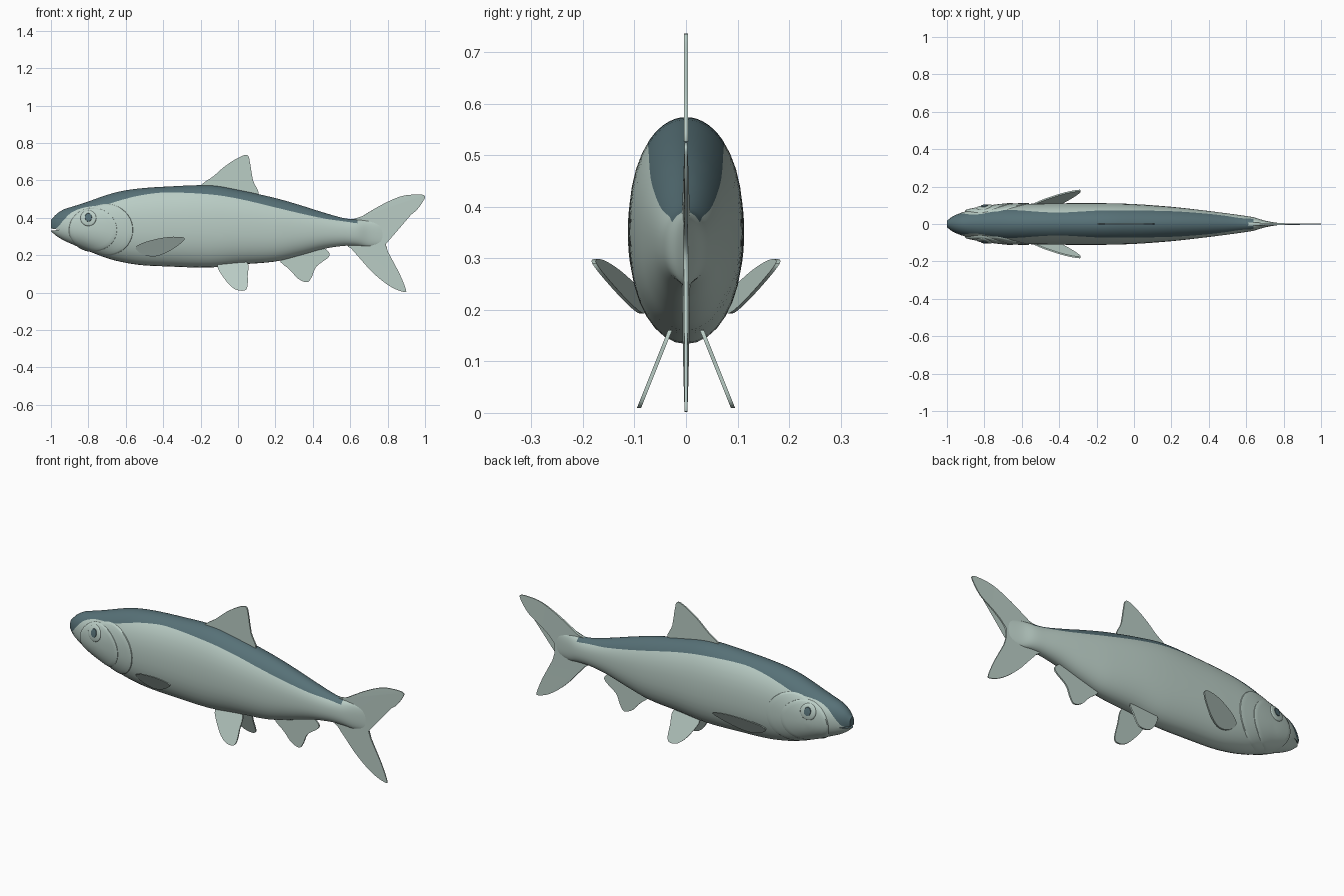
import bpy, bmesh, math

if "Cube" in bpy.data.objects:
    bpy.data.objects.remove(bpy.data.objects["Cube"])


def material(name, rgb):
    m = bpy.data.materials.new(name)
    m.diffuse_color = (*rgb, 1)
    m.use_nodes = True
    m.node_tree.nodes["Principled BSDF"].inputs["Base Color"].default_value = m.diffuse_color
    return m


BACK = material("blue_grey_back", (0.095, 0.165, 0.185))
SILVER = material("pale_silver_green", (0.49, 0.61, 0.56))

# Body stations: x, top z, colour boundary z, bottom z, half width
KEYS = [
    (-1.00, .388, .345, .328, .018), (-.97, .420, .345, .302, .040),
    (-.93, .445, .390, .278, .058), (-.89, .458, .428, .260, .070),
    (-.82, .480, .455, .230, .084), (-.70, .522, .472, .184, .100),
    (-.62, .543, .496, .163, .106), (-.52, .557, .520, .147, .109),
    (-.39, .566, .535, .140, .111), (-.15, .573, .525, .134, .111),
    (.01, .547, .500, .150, .106), (.20, .505, .455, .166, .092),
    (.33, .468, .424, .198, .078), (.46, .427, .396, .234, .062),
    (.57, .397, .380, .250, .047), (.64, .390, .370, .250, .036),
    (.70, .385, .365, .245, .018), (.78, .370, .350, .260, .004),
]


def station(x):
    """Smooth (Hermite) interpolation of the body stations."""
    x = max(KEYS[0][0], min(KEYS[-1][0], x))
    i = 0
    while i < len(KEYS) - 2 and x > KEYS[i + 1][0]:
        i += 1
    a, b = KEYS[i], KEYS[i + 1]
    p, n = KEYS[max(i - 1, 0)], KEYS[min(i + 2, len(KEYS) - 1)]
    d = b[0] - a[0]
    u = (x - a[0]) / d
    out = []
    for k in range(1, 5):
        ma = (b[k] - p[k]) / (b[0] - p[0]) * d
        mb = (n[k] - a[k]) / (n[0] - a[0]) * d
        out.append((2*u**3 - 3*u**2 + 1) * a[k] + (u**3 - 2*u**2 + u) * ma
                   + (3*u**2 - 2*u**3) * b[k] + (u**3 - u**2) * mb)
    return out


def half_width(x, z):
    top, _, bot, w = station(x)
    t = min(1, abs((z - (top + bot) / 2) / ((top - bot) / 2)))
    return w * math.sqrt(max(0, 1 - t ** 2.3))


def finish(name, bm, mats, angle=40):
    bmesh.ops.recalc_face_normals(bm, faces=bm.faces)
    me = bpy.data.meshes.new(name)
    bm.to_mesh(me)
    bm.free()
    ob = bpy.data.objects.new(name, me)
    bpy.context.collection.objects.link(ob)
    for m in mats:
        me.materials.append(m)
    smooth(ob, angle)
    return ob


def smooth(ob, angle):
    bpy.ops.object.select_all(action='DESELECT')
    ob.select_set(True)
    bpy.context.view_layer.objects.active = ob
    bpy.ops.object.shade_smooth_by_angle(angle=math.radians(angle))


# Body: lofted rings with one vertex always on the colour boundary
UP, LOW = 7, 14
bm = bmesh.new()
xs = []
for a, b in zip(KEYS, KEYS[1:]):
    xs += [a[0] + (b[0] - a[0]) * j / 4 for j in range(4)]
xs.append(KEYS[-1][0])
rings = []
for x in xs:
    top, bound, bot, w = station(x)
    mid, h = (top + bot) / 2, (top - bot) / 2
    tb = math.asin(max(-.97, min(.97, (bound - mid) / h)))
    angs = [math.pi/2 + (tb - math.pi/2) * j / UP for j in range(UP)]
    angs += [tb + (-math.pi/2 - tb) * j / LOW for j in range(LOW + 1)]
    side = [(half_width(x, mid + h * math.sin(t)), mid + h * math.sin(t)) for t in angs]
    side[0], side[-1] = (0, top), (0, bot)
    loop = side + [(-y, z) for y, z in side[-2:0:-1]]
    rings.append([bm.verts.new((x, y, z)) for y, z in loop])
N = len(rings[0])
for i in range(len(rings) - 1):
    for j in range(N):
        k = (j + 1) % N
        f = bm.faces.new((rings[i][j], rings[i][k], rings[i+1][k], rings[i+1][j]))
        dark = (j < UP or j >= N - UP) and xs[i] < .635
        f.material_index = 0 if dark else 1
bm.faces.new(rings[0]).material_index = 0
bm.faces.new(rings[-1]).material_index = 1
body = finish("body", bm, [BACK, SILVER])

# Mouth: wedge cut from the snout
bm = bmesh.new()
wedge = [(-1.05, .350), (-1.05, .331), (-.945, .334)]
ends = [[bm.verts.new((x, y, z)) for x, z in wedge] for y in (-.15, .15)]
bm.faces.new(ends[0])
bm.faces.new(ends[1])
for i in range(3):
    j = (i + 1) % 3
    bm.faces.new((ends[0][i], ends[0][j], ends[1][j], ends[1][i]))
cutter = finish("mouth_cutter", bm, [BACK])
cutter.hide_render = True
mod = body.modifiers.new("mouth", 'BOOLEAN')
mod.operation, mod.solver, mod.object = 'DIFFERENCE', 'EXACT', cutter
bpy.context.view_layer.objects.active = body
bpy.ops.object.modifier_apply(modifier="mouth")
bpy.data.objects.remove(cutter)
smooth(body, 40)


def patch(name, cx, cz, rx, rz, lift, mat, dome=0.0):
    """Raised oval following the flank, on both sides."""
    bm = bmesh.new()
    n = 40
    for s in (-1, 1):
        def vert(r, a, off):
            x, z = cx + rx * r * math.cos(a), cz + rz * r * math.sin(a)
            return bm.verts.new((x, s * (half_width(x, z) + off), z))
        centre = vert(0, 0, lift + dome)
        prev = None
        for r in (.2, .4, .6, .8, .92, .98, 1):
            off = -.004 if r == 1 else lift * (.8 if r == .98 else 1) + dome * (1 - r * r)
            ring = [vert(r, 2 * math.pi * i / n, off) for i in range(n)]
            for i in range(n):
                j = (i + 1) % n
                if prev:
                    bm.faces.new((prev[i], prev[j], ring[j], ring[i]))
                else:
                    bm.faces.new((centre, ring[i], ring[j]))
            prev = ring
    return finish(name, bm, [mat], 50)


# Head plates and eyes
patch("gill_covers", -.705, .335, .145, .14, .005, SILVER)
patch("cheeks", -.775, .335, .13, .118, .009, SILVER)
patch("eye_rings", -.80, .398, .043, .043, .012, SILVER, .004)
patch("pupils", -.80, .402, .019, .023, .018, BACK)


def fin(name, outline, plane=lambda x, z: 0, sides=(1,), thick=lambda x: .004):
    """Thin fin from a smoothed outline lying on y = plane(x, z)."""
    pts, n = [], len(outline)
    for i in range(n):
        p = [outline[(i + k) % n] for k in (-1, 0, 1, 2)]
        for u in (0, .25, .5, .75):
            pts.append([.5 * (2*p[1][k] + (p[2][k] - p[0][k]) * u
                        + (2*p[0][k] - 5*p[1][k] + 4*p[2][k] - p[3][k]) * u*u
                        + (3*p[1][k] - p[0][k] - 3*p[2][k] + p[3][k]) * u**3)
                        for k in (0, 1)])
    bm = bmesh.new()
    for s in sides:
        lay = [[bm.verts.new((x, s * plane(x, z) + d * thick(x), max(z, .001)))
                for x, z in pts] for d in (-1, 1)]
        bm.faces.new(lay[0])
        bm.faces.new(lay[1][::-1])
        for i in range(len(pts)):
            j = (i + 1) % len(pts)
            bm.faces.new((lay[0][i], lay[0][j], lay[1][j], lay[1][i]))
    bmesh.ops.triangulate(bm, faces=[f for f in bm.faces if len(f.verts) > 4])
    return finish(name, bm, [SILVER], 35)


# Fins
fin("dorsal_fin", [(-.20, .565), (-.13, .623), (-.07, .675), (0, .720), (.05, .735),
                   (.065, .69), (.08, .60), (.11, .53), (.06, .50), (-.10, .53)])
fin("tail_fin", [(.60, .380), (.652, .401), (.76, .465), (.866, .513), (.947, .524),
                 (.995, .520), (.995, .497), (.947, .433), (.866, .380), (.80, .326),
                 (.786, .283), (.797, .23), (.824, .176), (.866, .096), (.898, .016),
                 (.888, .003), (.824, .027), (.75, .08), (.68, .15), (.636, .22),
                 (.58, .26)],
    thick=lambda x: .0025 + .006 * max(0, 1 - (x - .58) / .3))
fin("anal_fin", [(.225, .175), (.28, .12), (.32, .075), (.37, .055), (.395, .085),
                 (.42, .14), (.485, .19), (.48, .222), (.43, .245), (.32, .22)])
fin("pelvic_fins", [(-.11, .15), (-.07, .07), (-.02, .02), (.03, .010), (.05, .03),
                    (.052, .09), (.05, .16), (-.03, .17)],
    lambda x, z: .035 + (.15 - z) * .4, (-1, 1))
fin("pectoral_fins", [(-.54, .25), (-.47, .278), (-.37, .297), (-.29, .294),
                      (-.30, .268), (-.37, .22), (-.44, .194), (-.50, .20), (-.54, .225)],
    lambda x, z: .085 + .2 * (x + .54) + .6 * (z - .22), (-1, 1))
